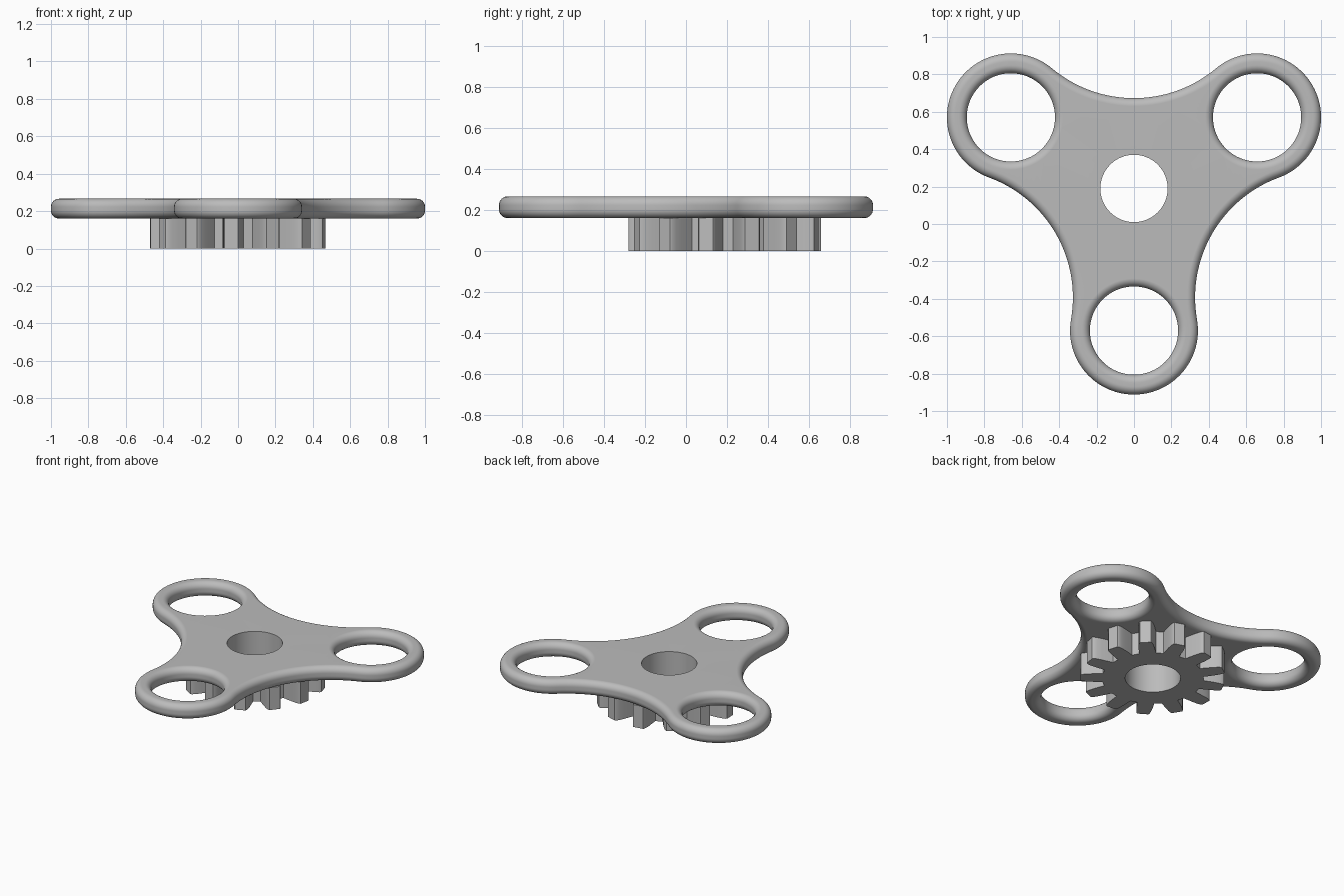
import bpy, bmesh
from math import sin, cos, pi, radians, atan2, hypot

if "Cube" in bpy.data.objects:
    bpy.data.objects.remove(bpy.data.objects["Cube"], do_unlink=True)

CY = 0.19                      # hub centre in y
ARM, LOBE_R, RING_R = 0.76, 0.342, 0.236
WAIST_D = 1.166                # distance of the concave arc centres from the hub
BORE_R = 0.18
Z_MID, Z_TOP, FILLET = 0.16, 0.266, 0.043
TEETH, TOOTH_PHASE = 13, radians(16.4)

grey = bpy.data.materials.new("plain grey")
grey.use_nodes = True
colour = (0.5, 0.5, 0.5, 1)
grey.diffuse_color = colour
grey.node_tree.nodes["Principled BSDF"].inputs["Base Color"].default_value = colour


def arc(cx, cy, r, start, end, n):
    """Points on an arc, the end point left out."""
    angles = [start + (end - start) * i / n for i in range(n)]
    return [(cx + r * cos(a), cy + r * sin(a)) for a in angles]


def outline(inset):
    """Three lobes joined by tangent concave arcs."""
    third = pi / 3
    dx, dy = WAIST_D * cos(third) - ARM, WAIST_D * sin(third)
    t, waist_r = atan2(dy, dx), hypot(dx, dy) - LOBE_R
    pts = []
    for k in range(3):
        a = -pi / 2 + 2 * k * third
        pts += arc(ARM * cos(a), CY + ARM * sin(a), LOBE_R - inset, a - t, a + t, 48)
        pts += arc(WAIST_D * cos(a + third), CY + WAIST_D * sin(a + third),
                   waist_r + inset, a + t + pi, a + 5 * third - t, 32)
    return pts


def gear_outline(_):
    """Tapered teeth: half-angle in degrees at each radius."""
    flank = [(0.33, 9.6), (0.36, 8.6), (0.405, 7.3), (0.44, 6.2), (0.462, 5.2), (0.47, 4.3)]
    pts = []
    for k in range(TEETH):
        a = TOOTH_PHASE + 2 * pi * k / TEETH
        sides = [(r, -h) for r, h in flank] + [(r, h) for r, h in reversed(flank)]
        pts += [(r * cos(a + radians(h)), CY + r * sin(a + radians(h))) for r, h in sides]
    return pts


def hole(cx, cy, r):
    return lambda inset: arc(cx, cy, r + inset, 0, 2 * pi, 64)


def straight(z0, z1):
    return [(0, z0), (0, z1)]


def rounded(z0, z1, r, n=8):
    """(inset, height) steps of a wall with both edges filleted."""
    quarter = [(r - r * cos(i * pi / 2 / n), r - r * sin(i * pi / 2 / n)) for i in range(n + 1)]
    return [(i, z0 + h) for i, h in reversed(quarter)] + [(i, z1 - h) for i, h in quarter]


def build(name, walls):
    """Raise each loop into a wall, then cap between the walls."""
    bm = bmesh.new()
    bottom, top = [], []
    for loop, section in walls:
        rows = [[bm.verts.new((x, y, z)) for x, y in loop(i)] for i, z in section]
        n = len(rows[0])
        for lo, hi in zip(rows, rows[1:]):
            for j in range(n):
                k = (j + 1) % n
                bm.faces.new((lo[j], lo[k], hi[k], hi[j]))
        for row, rim in ((rows[0], bottom), (rows[-1], top)):
            rim += [bm.edges.get((row[j], row[(j + 1) % n])) for j in range(n)]
    for rim, up in ((bottom, -1), (top, 1)):
        bmesh.ops.triangle_fill(bm, edges=rim, use_beauty=True, normal=(0, 0, up))
    bmesh.ops.recalc_face_normals(bm, faces=bm.faces)
    mesh = bpy.data.meshes.new(name)
    bm.to_mesh(mesh)
    bm.free()
    mesh.materials.append(grey)
    obj = bpy.data.objects.new(name, mesh)
    bpy.context.collection.objects.link(obj)
    bpy.ops.object.select_all(action="DESELECT")
    obj.select_set(True)
    bpy.context.view_layer.objects.active = obj
    bpy.ops.object.shade_smooth_by_angle(angle=radians(25))
    normals = obj.modifiers.new("even shading", "WEIGHTED_NORMAL")
    normals.keep_sharp = True
    return obj


# Three-armed plate with filleted rim and finger holes, sharp centre bore
soft = rounded(Z_MID, Z_TOP, FILLET)
plate_walls = [(outline, soft), (hole(0, CY, BORE_R), straight(Z_MID, Z_TOP))]
for k in range(3):
    a = -pi / 2 + 2 * pi * k / 3
    plate_walls.append((hole(ARM * cos(a), CY + ARM * sin(a), RING_R), soft))
build("handle_plate", plate_walls)

# Toothed wheel under the plate
wheel = straight(0, Z_MID)
build("gear", [(gear_outline, wheel), (hole(0, CY, BORE_R), wheel)])
